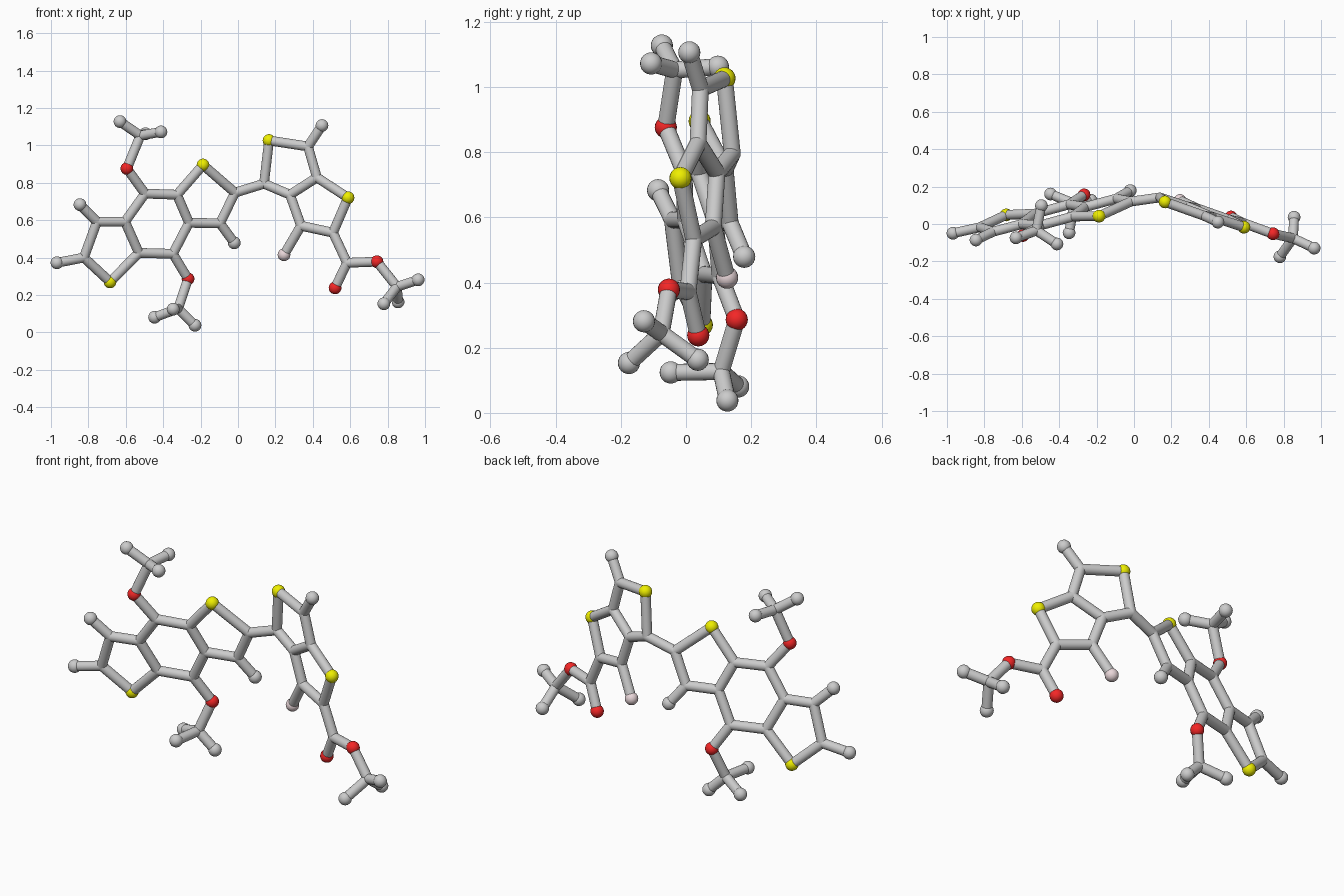
import bpy, bmesh
from mathutils import Matrix, Vector

if "Cube" in bpy.data.objects:
    bpy.data.objects.remove(bpy.data.objects["Cube"])

BOND_R, BALL_R = 0.026, 0.034


def material(name, rgb):
    m = bpy.data.materials.new(name)
    m.diffuse_color = (*rgb, 1)
    m.use_nodes = True
    m.node_tree.nodes["Principled BSDF"].inputs["Base Color"].default_value = m.diffuse_color
    return m


MATS = {"s": material("yellow", (0.86, 0.86, 0.0)),
        "o": material("red", (0.9, 0.02, 0.02)),
        "f": material("pale_pink", (0.82, 0.68, 0.70)),
        "h": None}
NAMES = {"s": "yellow_ball", "o": "red_ball", "f": "pink_ball", "h": "end_ball"}

# the two fused-ring plates are flat: y follows from x and z
def left_plane(x, z):
    return Vector((x, 0.29 + 0.2655 * x - 0.2217 * z, z))


def right_plane(x, z):
    return Vector((x, 0.241 - 0.364 * x - 0.061 * z, z))


# left plate joints (first letter = kind: c joint, s/o/f/h ball)
left = {"s1": (-.684, .27), "c2": (-.824, .40), "h2": (-.968, .372), "c3": (-.754, .592),
        "h3": (-.845, .683), "c4": (-.604, .592), "c5": (-.497, .742), "o5": (-.594, .876),
        "c6": (-.326, .736), "s7": (-.187, .895), "c8": (-.016, .747), "c9": (-.096, .583),
        "h9": (-.02, .479), "c10": (-.262, .586), "c11": (-.348, .42), "o11": (-.267, .286),
        "c12": (-.53, .425)}
# right plate joints
right = {"c20": (.139, .795), "s21": (.166, 1.026), "c22": (.374, .994), "h22": (.449, 1.106),
         "c23": (.422, .828), "s24": (.588, .72), "c25": (.508, .533), "c26": (.337, .57),
         "f26": (.246, .415), "c27": (.278, .736), "c28": (.583, .372), "o28": (.519, .238),
         "o29": (.743, .378)}
# three-pronged end groups, off the plates
ends = {"c30": (-.522, -.035, 1.052), "h31": (-.631, -.074, 1.127), "h32": (-.412, -.107, 1.072),
        "h33": (-.495, .098, 1.062),
        "c40": (-.32, .108, .127), "h41": (-.446, .16, .081), "h42": (-.23, .127, .038),
        "h43": (-.347, -.047, .124),
        "c50": (.85, -.076, .244), "h51": (.963, -.129, .281), "h52": (.78, -.175, .153),
        "h53": (.856, .036, .163)}

pos = {k: left_plane(*v) for k, v in left.items()}
pos.update({k: right_plane(*v) for k, v in right.items()})
pos.update({k: Vector(v) for k, v in ends.items()})

# chains of joined points for each stick group
groups = {
    "left_ring_sticks": ["c4 c3 c2 s1 c12 c4 c5 c6 c10 c11 c12", "c6 s7 c8 c9 c10",
                         "c2 h2", "c3 h3", "c9 h9"],
    "right_ring_sticks": ["c27 c20 s21 c22 c23 c27 c26 c25 s24 c23", "c22 h22", "c26 f26"],
    "link_stick": ["c8 c20"],
    "upper_branch_sticks": ["c5 o5 c30 h31", "c30 h32", "c30 h33"],
    "lower_branch_sticks": ["c11 o11 c40 h41", "c40 h42", "c40 h43"],
    "right_branch_sticks": ["c25 c28 o29 c50 h51", "c28 o28", "c50 h52", "c50 h53"],
}


def finish(bm, name, mat=None):
    for f in bm.faces:
        f.smooth = True
    me = bpy.data.meshes.new(name)
    bm.to_mesh(me)
    bm.free()
    ob = bpy.data.objects.new(name, me)
    bpy.context.collection.objects.link(ob)
    if mat:
        me.materials.append(mat)
    return ob


def add_ball(bm, p, r):
    bmesh.ops.create_uvsphere(bm, u_segments=20, v_segments=12, radius=r,
                              matrix=Matrix.Translation(p))


# sticks, with a same-width rounded joint wherever they meet
for name, chains in groups.items():
    bm = bmesh.new()
    joints = set()
    for chain in chains:
        keys = chain.split()
        joints.update(k for k in keys if k[0] == "c")
        for a, b in zip(keys, keys[1:]):
            d = pos[b] - pos[a]
            rot = d.to_track_quat("Z", "Y").to_matrix().to_4x4()
            bmesh.ops.create_cone(bm, cap_ends=False, segments=20, radius1=BOND_R,
                                  radius2=BOND_R, depth=d.length,
                                  matrix=Matrix.Translation((pos[a] + pos[b]) / 2) @ rot)
    for k in sorted(joints):
        add_ball(bm, pos[k], BOND_R)
    finish(bm, name)

# balls
for key, p in pos.items():
    if key[0] != "c":
        bm = bmesh.new()
        add_ball(bm, p, BALL_R)
        finish(bm, NAMES[key[0]], MATS[key[0]])
